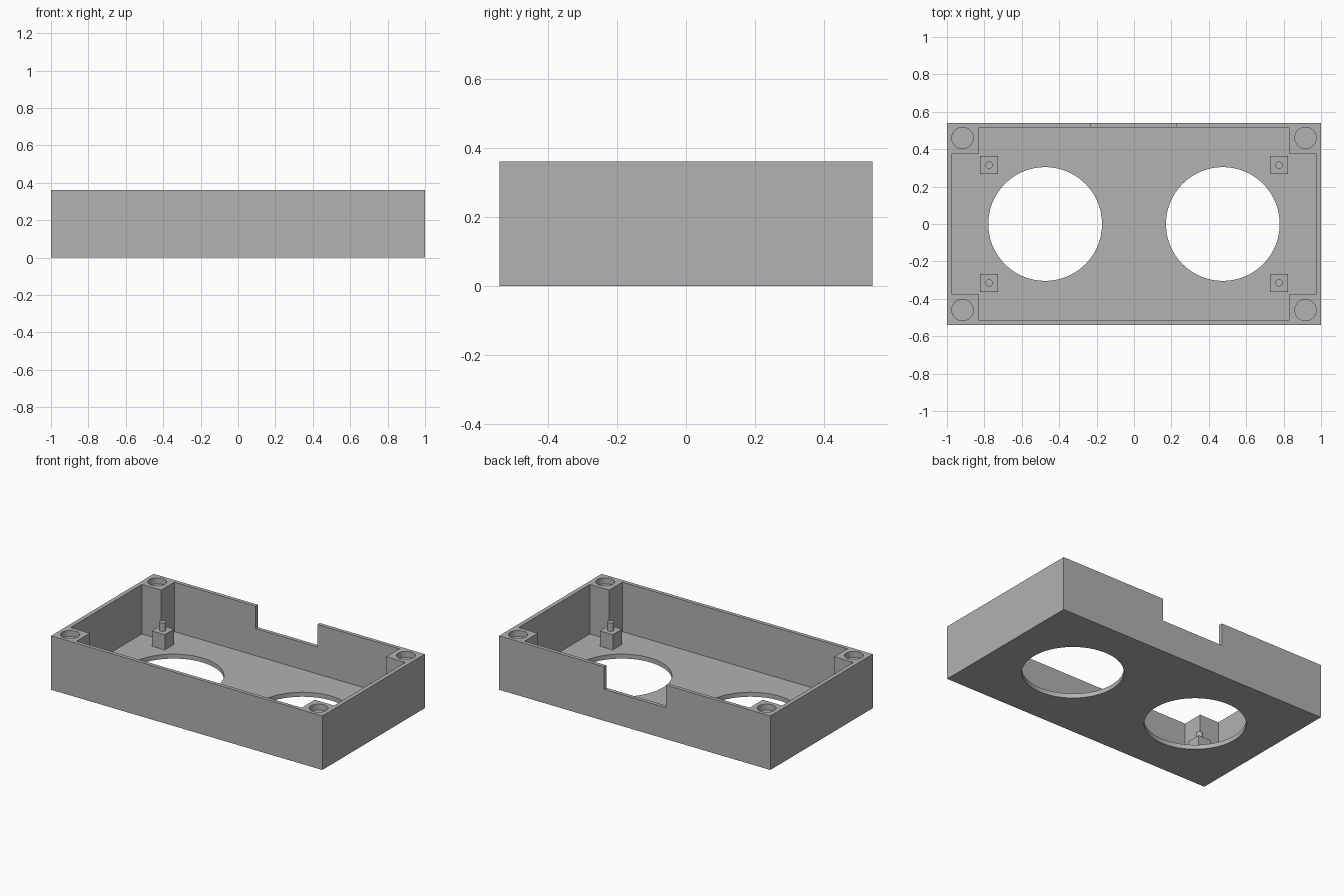
import bpy
import bmesh
from mathutils import Matrix, Vector

default = bpy.data.objects.get("Cube")
if default:
    bpy.data.objects.remove(default, do_unlink=True)

# Outer size and inner layout
HX, HY, HEIGHT = 1.0, 0.54, 0.36
FLOOR = 0.03
IX, IY = 0.972, 0.515        # inner wall faces
BX, BY = 0.83, 0.376         # inner faces of the corner blocks
CORNERS = [(sx, sy) for sx in (-1, 1) for sy in (-1, 1)]

grey = bpy.data.materials.new("plain grey")
grey.use_nodes = True
COLOUR = (0.445, 0.445, 0.445, 1)
grey.diffuse_color = COLOUR
grey.node_tree.nodes["Principled BSDF"].inputs["Base Color"].default_value = COLOUR


def finish(name, bm):
    mesh = bpy.data.meshes.new(name)
    bmesh.ops.recalc_face_normals(bm, faces=bm.faces)
    bm.to_mesh(mesh)
    bm.free()
    mesh.materials.append(grey)
    ob = bpy.data.objects.new(name, mesh)
    bpy.context.collection.objects.link(ob)
    return ob


def prism(name, outline, z0, z1):
    bm = bmesh.new()
    face = bm.faces.new([bm.verts.new((x, y, z0)) for x, y in outline])
    top = bmesh.ops.extrude_face_region(bm, geom=[face])["geom"]
    verts = [g for g in top if isinstance(g, bmesh.types.BMVert)]
    bmesh.ops.translate(bm, verts=verts, vec=Vector((0, 0, z1 - z0)))
    return finish(name, bm)


def box(name, x0, x1, y0, y1, z0, z1):
    return prism(name, [(x0, y0), (x1, y0), (x1, y1), (x0, y1)], z0, z1)


def cylinder(name, x, y, radius, z0, z1, sides=64):
    bm = bmesh.new()
    bmesh.ops.create_cone(bm, cap_ends=True, segments=sides, radius1=radius,
                          radius2=radius, depth=z1 - z0,
                          matrix=Matrix.Translation((x, y, (z0 + z1) / 2)))
    return finish(name, bm)


def smooth(ob):
    bpy.ops.object.select_all(action="DESELECT")
    ob.select_set(True)
    bpy.context.view_layer.objects.active = ob
    bpy.ops.object.shade_smooth_by_angle()


# Tray body and the cutters that hollow it
tray = box("tray", -HX, HX, -HY, HY, 0, HEIGHT)

# Cross-shaped cavity leaves a solid block in each corner
cross = [(BX, -IY), (BX, -BY), (IX, -BY), (IX, BY), (BX, BY), (BX, IY)]
cross += [(-x, -y) for x, y in cross]
cutters = [prism("cavity_cutter", cross, FLOOR, HEIGHT + 0.1)]

# Two round floor openings
for side in (-1, 1):
    cutters.append(cylinder("opening_cutter", side * 0.475, 0, 0.304, -0.1, 0.1, 96))

# Shallow round socket in each corner block
for sx, sy in CORNERS:
    cutters.append(cylinder("socket_cutter", sx * 0.917, sy * 0.46, 0.057,
                            HEIGHT - 0.04, HEIGHT + 0.1))

# Notch in the back wall
cutters.append(box("notch_cutter", -0.23, 0.226, 0.45, 0.65, 0.21, HEIGHT + 0.1))

for cutter in cutters:
    cutter.hide_render = True
    mod = tray.modifiers.new("cut", "BOOLEAN")
    mod.operation = "DIFFERENCE"
    mod.solver = "EXACT"
    mod.object = cutter

# Bake the cuts and remove the cutters
bpy.context.view_layer.update()
graph = bpy.context.evaluated_depsgraph_get()
baked = bpy.data.meshes.new_from_object(tray.evaluated_get(graph))
tray.modifiers.clear()
tray.data = baked
for cutter in cutters:
    bpy.data.objects.remove(cutter, do_unlink=True)
smooth(tray)

# Square standoffs with locating pins
for sx, sy in CORNERS:
    x, y, half = sx * 0.775, sy * 0.315, 0.048
    place = ("back" if sy > 0 else "front") + ("_left" if sx > 0 else "_right")
    box("standoff_" + place, x - half, x + half, y - half, y + half, FLOOR - 0.005, 0.132)
    smooth(cylinder("pin_" + place, x, y, 0.02, 0.127, 0.187, 32))
